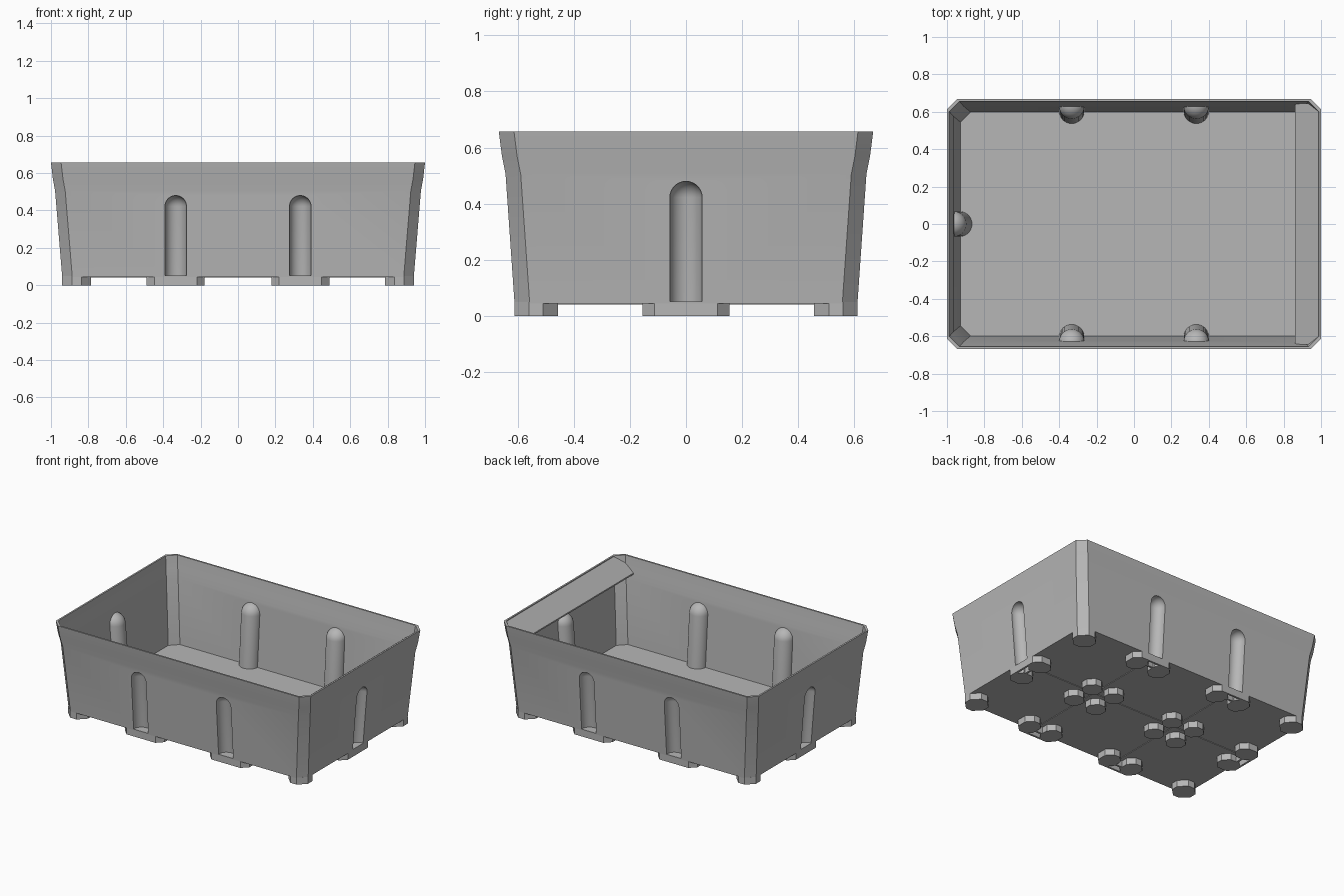
import bpy, bmesh
from math import cos, sin, pi, radians
from mathutils import Matrix, Vector

old = bpy.data.objects.get("Cube")
if old:
    bpy.data.objects.remove(old, do_unlink=True)

grey = bpy.data.materials.new("mid_grey")
grey.use_nodes = True
COLOUR = (0.47, 0.47, 0.47, 1)
grey.diffuse_color = COLOUR
for node in grey.node_tree.nodes:
    if node.type == 'BSDF_PRINCIPLED':
        node.inputs["Base Color"].default_value = COLOUR


def finish(name, bm):
    bmesh.ops.recalc_face_normals(bm, faces=bm.faces)
    mesh = bpy.data.meshes.new(name)
    bm.to_mesh(mesh)
    bm.free()
    mesh.materials.append(grey)
    ob = bpy.data.objects.new(name, mesh)
    bpy.context.collection.objects.link(ob)
    return ob


def activate(ob):
    bpy.ops.object.select_all(action='DESELECT')
    ob.select_set(True)
    bpy.context.view_layer.objects.active = ob


def octagon(hx, hy, c):
    """Corners of a rectangle with chamfered corners."""
    return [(hx, c - hy), (hx, hy - c), (hx - c, hy), (c - hx, hy),
            (-hx, hy - c), (-hx, c - hy), (c - hx, -hy), (hx - c, -hy)]


def loft(bm, rings):
    """Skin closed rings of points and cap both ends."""
    loops = [[bm.verts.new(p) for p in ring] for ring in rings]
    n = len(loops[0])
    for a, b in zip(loops, loops[1:]):
        for i in range(n):
            j = (i + 1) % n
            bm.faces.new((a[i], a[j], b[j], b[i]))
    bm.faces.new(loops[0])
    bm.faces.new(loops[-1])


def prism(bm, x, y, hx, hy, c, z0, z1):
    loft(bm, [[(x + px, y + py, z) for px, py in octagon(hx, hy, c)]
              for z in (z0, z1)])


def box(bm, x, y, z, sx, sy, sz):
    bmesh.ops.create_cube(bm, size=1, matrix=Matrix.Translation((x, y, z))
                          @ Matrix.Diagonal((sx, sy, sz, 1)))


# Tapered tub: outer wall up to the rim, then inner wall down to the floor
BASE = 0.045
profile = [(0.94, 0.611, BASE), (0.978, 0.643, 0.505), (0.99, 0.656, 0.57),
           (1.0, 0.667, 0.657), (0.988, 0.655, 0.657), (0.977, 0.643, 0.573),
           (0.965, 0.63, 0.51), (0.928, 0.598, 0.06)]
bm = bmesh.new()
loft(bm, [[(x, y, z) for x, y in octagon(hx, hy, 0.054)]
          for hx, hy, z in profile])
tub = finish("tub", bm)

# Positions of the wall channels: x, y, turn, wall slope
channels = [(sx * 0.333, sy * 0.604, 0 if sy < 0 else pi, 0.07)
            for sx in (-1, 1) for sy in (-1, 1)]
channels += [(sx * 0.933, 0, sx * pi / 2, 0.083) for sx in (-1, 1)]


def capsule(name, place, r, z0, half):
    """Round-topped column that leans with the wall."""
    x, y, turn, slope = place
    zc, seg, steps = 0.422, 32, 8
    rings = [(r, z0)] + [(r * cos(t), zc + r * sin(t)) for t in
                         (k * pi / 2 / steps for k in range(steps))]
    rings.append((r * 0.05, zc + r))
    bm = bmesh.new()
    loft(bm, [[(a * cos(2 * pi * i / seg), a * sin(2 * pi * i / seg), z)
               for i in range(seg)] for a, z in rings])
    if half:
        geom = bm.verts[:] + bm.edges[:] + bm.faces[:]
        bmesh.ops.bisect_plane(bm, geom=geom, plane_co=(0, 0, 0),
                               plane_no=(0, -1, 0), clear_outer=True)
        bmesh.ops.holes_fill(bm, edges=[e for e in bm.edges if e.is_boundary])
    for v in bm.verts:
        v.co.y -= slope * (v.co.z - BASE)
    bm.transform(Matrix.Translation((x, y, 0)) @ Matrix.Rotation(turn, 4, 'Z'))
    return finish(name, bm)


def combine(target, tool, operation):
    tool.hide_render = True
    activate(target)
    mod = target.modifiers.new("cut", 'BOOLEAN')
    mod.operation, mod.solver, mod.object = operation, 'EXACT', tool
    bpy.ops.object.modifier_apply(modifier=mod.name)
    bpy.data.objects.remove(tool, do_unlink=True)


# Columns inside the walls, hollowed from outside
for place in channels:
    combine(tub, capsule("column", place, 0.068, 0.053, True), 'UNION')
for place in channels:
    combine(tub, capsule("column_cutter", place, 0.058, 0.052, False), 'DIFFERENCE')
activate(tub)
bpy.ops.object.shade_smooth_by_angle(angle=radians(30))

# Sloping label plate across the left end
bm = bmesh.new()
outline = [(0.86, -0.645), (0.94, -0.645), (0.987, -0.605),
           (0.987, 0.605), (0.94, 0.645), (0.86, 0.645)]
loft(bm, [[(x, y, 0.652 - drop - (0.987 - x) * 0.77) for x, y in outline]
          for drop in (0, 0.01)])
finish("label_plate", bm)

# Corner feet
TOP = BASE + 0.004
bm = bmesh.new()
for sx in (-1, 1):
    for sy in (-1, 1):
        prism(bm, sx * 0.863, sy * 0.534, 0.077, 0.077, 0.052, 0, TOP)
finish("corner_feet", bm)

# Clusters of feet under the floor
bm = bmesh.new()
for sx in (-1, 1):
    for dx in (-0.09, 0.09):
        for sy in (-1, 1):
            prism(bm, sx * 0.333 + dx, sy * 0.09, 0.065, 0.065, 0.042, 0, TOP)
finish("floor_feet", bm)

# Paired feet below each channel, tied by bars
bm = bmesh.new()
for sx in (-1, 1):
    for d in (-0.09, 0.09):
        for sy in (-1, 1):
            prism(bm, sx * 0.333 + d, sy * 0.534, 0.065, 0.077, 0.042, 0, TOP)
        prism(bm, sx * 0.863, d, 0.077, 0.065, 0.042, 0, TOP)
    for inset in (0.007, 0.06):
        for sy in (-1, 1):
            box(bm, sx * 0.333, sy * (0.611 - inset), TOP / 2, 0.22, 0.014, TOP)
        box(bm, sx * (0.94 - inset), 0, TOP / 2, 0.014, 0.22, TOP)
finish("wall_feet", bm)

# Shallow ribs dividing the underside
bm = bmesh.new()
box(bm, 0, 0, BASE, 1.84, 0.014, 0.008)
for sx in (-1, 1):
    box(bm, sx * 0.333, 0, BASE, 0.014, 1.18, 0.008)
finish("underside_ribs", bm)
